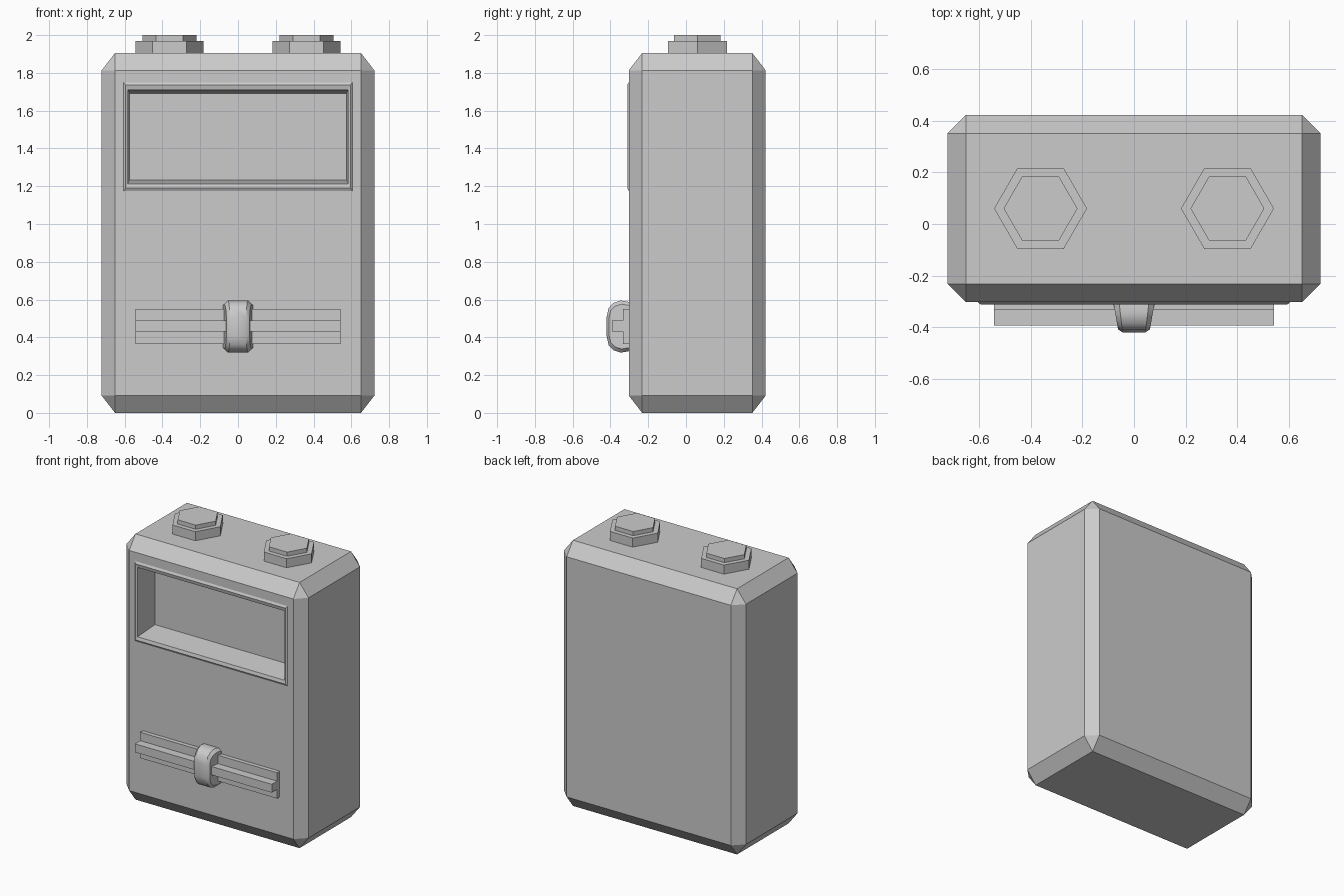
import bpy, bmesh, math
from mathutils import Vector, Matrix

cube = bpy.data.objects.get("Cube")
if cube:
    bpy.data.objects.remove(cube, do_unlink=True)

grey = bpy.data.materials.new("plain grey")
grey.use_nodes = True
GREY = (0.6, 0.6, 0.6, 1)
grey.diffuse_color = GREY
grey.node_tree.nodes["Principled BSDF"].inputs["Base Color"].default_value = GREY


def finish(name, bm):
    bmesh.ops.recalc_face_normals(bm, faces=bm.faces)
    mesh = bpy.data.meshes.new(name)
    bm.to_mesh(mesh)
    bm.free()
    mesh.materials.append(grey)
    obj = bpy.data.objects.new(name, mesh)
    bpy.context.collection.objects.link(obj)
    return obj


def box(bm, lo, hi):
    lo, hi = Vector(lo), Vector(hi)
    matrix = Matrix.Translation((lo + hi) / 2) @ Matrix.Diagonal((*(hi - lo), 1))
    return bmesh.ops.create_cube(bm, size=1, matrix=matrix)


def loft(bm, rings):
    """Join successive vertex rings of equal length with quads."""
    for a, b in zip(rings, rings[1:]):
        for i in range(len(a)):
            j = (i + 1) % len(a)
            bm.faces.new((a[i], a[j], b[j], b[i]))


# Body: chamfered box, stretched in height so the end chamfers are taller
STRETCH = 1.29
FRONT = -0.303
bm = bmesh.new()
box(bm, (-0.722, FRONT, 0), (0.722, 0.422, 1.905 / STRETCH))
bmesh.ops.bevel(bm, geom=list(bm.edges), offset=0.071, offset_type='OFFSET',
                segments=1, affect='EDGES')
bmesh.ops.scale(bm, vec=(1, 1, STRETCH), verts=bm.verts)

# Window: raised sloping rim and tapered recess in the front face
front = min(bm.faces, key=lambda f: f.calc_center_median().y)
corners = sorted(front.verts, key=lambda v: math.atan2(v.co.z - 0.95, v.co.x))
bmesh.ops.delete(bm, geom=[front], context='FACES_ONLY')
rings = [corners]
for half, low, high, y in ((0.605, 1.175, 1.75, FRONT),
                           (0.595, 1.19, 1.735, -0.311),
                           (0.583, 1.213, 1.71, -0.305),
                           (0.575, 1.232, 1.692, -0.12)):
    rings.append([bm.verts.new(p) for p in ((-half, y, low), (half, y, low),
                                            (half, y, high), (-half, y, high))])
loft(bm, rings)
bm.faces.new(rings[-1])
finish("body", bm)

# Slider track: backing plate with a raised rail
bm = bmesh.new()
box(bm, (-0.543, -0.333, 0.365), (0.543, -0.29, 0.55))
finish("track_plate", bm)
bm = bmesh.new()
box(bm, (-0.543, -0.393, 0.43), (0.543, -0.32, 0.49))
finish("track_rail", bm)

# Slider knob: rounded side profile, lofted across with softened flanks
profile = [(-0.30, 0.13), (-0.345, 0.138), (-0.385, 0.125), (-0.41, 0.098), (-0.42, 0.05)]
profile += [(y, -z) for y, z in reversed(profile)]
bm = bmesh.new()
rings = []
for side, shrink in ((-1, 0.86), (-0.72, 1), (0.72, 1), (1, 0.86)):
    ring = []
    for y, z in profile:
        width = 0.08 + (y + 0.305) * 0.16
        depth = y if abs(side) < 1 else -0.30 + (y + 0.30) * 0.9
        ring.append(bm.verts.new((side * width, depth, 0.457 + z * shrink)))
    rings.append(ring)
loft(bm, rings)
bm.faces.new(rings[0])
bm.faces.new(rings[-1])
knob = finish("slider_knob", bm)
bpy.ops.object.select_all(action='DESELECT')
knob.select_set(True)
bpy.context.view_layer.objects.active = knob
bpy.ops.object.shade_smooth_by_angle(angle=math.radians(35))

# Terminals: stepped hexagonal caps on top
for name, x in (("left_terminal", 0.362), ("right_terminal", -0.362)):
    bm = bmesh.new()
    for radius, low, high in ((0.18, 1.9, 1.97), (0.143, 1.96, 2.0)):
        bmesh.ops.create_cone(bm, cap_ends=True, segments=6, radius1=radius,
                              radius2=radius, depth=high - low,
                              matrix=Matrix.Translation((x, 0.06, (low + high) / 2))
                              @ Matrix.Rotation(math.radians(30), 4, 'Z'))
    finish(name, bm)
